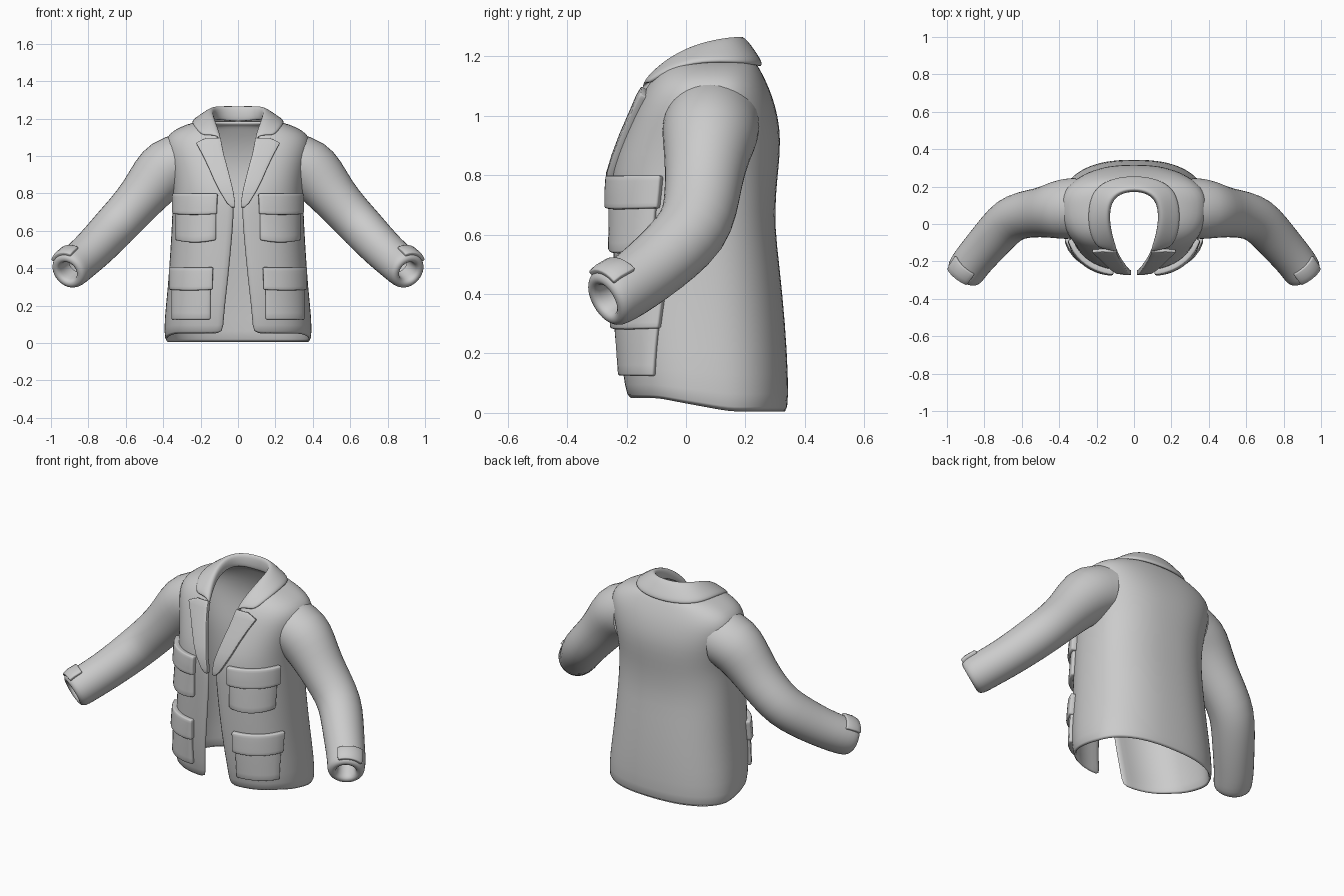
import bpy
import math
from mathutils import Vector

default_cube = bpy.data.objects.get("Cube")
if default_cube:
    bpy.data.objects.remove(default_cube, do_unlink=True)

# Single cloth colour
cloth = bpy.data.materials.new("grey_cloth")
cloth.use_nodes = True
cloth.diffuse_color = (0.6, 0.6, 0.6, 1)
shader = next(n for n in cloth.node_tree.nodes if n.type == 'BSDF_PRINCIPLED')
shader.inputs["Base Color"].default_value = (0.6, 0.6, 0.6, 1)
shader.inputs["Roughness"].default_value = 0.8


def loft(name, rows, closed=False, mirror=False, thickness=0.0, offset=-1.0,
         bevel=0.0, subdivide=0):
    """Skin a grid of points, then thicken, soften and mirror it."""
    count = len(rows[0])
    verts = [tuple(p) for row in rows for p in row]
    faces = []
    for i in range(len(rows) - 1):
        for j in range(count if closed else count - 1):
            k = (j + 1) % count
            faces.append((i * count + j, i * count + k,
                          (i + 1) * count + k, (i + 1) * count + j))
    mesh = bpy.data.meshes.new(name)
    mesh.from_pydata(verts, [], faces)
    mesh.materials.append(cloth)
    for poly in mesh.polygons:
        poly.use_smooth = True
    obj = bpy.data.objects.new(name, mesh)
    bpy.context.collection.objects.link(obj)
    if thickness:
        mod = obj.modifiers.new("Thickness", 'SOLIDIFY')
        mod.thickness = thickness
        mod.offset = offset
    if bevel:
        mod = obj.modifiers.new("Soft edges", 'BEVEL')
        mod.width = bevel
        mod.segments = 2
        mod.limit_method = 'ANGLE'
        mod.angle_limit = math.radians(40)
    if subdivide:
        mod = obj.modifiers.new("Smooth", 'SUBSURF')
        mod.levels = mod.render_levels = subdivide
    if mirror:
        obj.modifiers.new("Mirror", 'MIRROR')
    return obj


def both_sides(half):
    """Extend a left half that ends on the centre line to the right."""
    return half + [Vector((-p.x, p.y, p.z)) for p in reversed(half[:-1])]


# Body sections: height, opening x, front y, half width, side y, back y
SECTIONS = [
    (0, .075, -.20, .395, .09, .345),
    (.12, .075, -.215, .395, .08, .345),
    (.3, .055, -.235, .375, .06, .335),
    (.5, .035, -.245, .362, .05, .315),
    (.62, .025, -.25, .355, .05, .30),
    (.74, .018, -.255, .35, .05, .303),
    (.82, .03, -.25, .35, .06, .312),
    (.92, .055, -.215, .365, .08, .32),
    (1.0, .078, -.18, .385, .09, .31),
    (1.07, .092, -.15, .395, .1, .29),
    (1.12, .10, -.12, .37, .1, .268),
    (1.155, .11, -.085, .31, .1, .25),
    (1.18, .118, -.05, .24, .1, .235),
    (1.19, .125, -.02, .17, .1, .21),
]
POWER = 2.4


def section_at(z):
    for a, b in zip(SECTIONS, SECTIONS[1:]):
        if z <= b[0]:
            t = (z - a[0]) / (b[0] - a[0])
            return [u + (v - u) * t for u, v in zip(a, b)]
    return SECTIONS[-1]


def front_point(x, z, lift=0.0):
    """Point on the front panel, lifted outward by the given distance."""
    _, edge, front, width, side, _ = section_at(z)

    def depth(px):
        s = min(max((px - edge) / (width - edge), 0), 0.995)
        return side + (front - side) * (1 - s ** POWER) ** (1 / POWER)
    step = 0.004
    slope = (depth(x + step) - depth(x - step)) / (2 * step)
    out = Vector((slope, -1, 0)).normalized()
    return Vector((x, depth(x), z)) + out * lift


# Body shell, open at the front
body_rows = []
for z, edge, front, width, side, back in SECTIONS:
    half = []
    steps = 10
    for start_x, end_y, order in ((edge, front, 1), (0, back, -1)):
        arc = []
        for i in range(steps + 1):
            a = math.pi / 2 * i / steps
            x = start_x + (width - start_x) * math.sin(a) ** (2 / POWER)
            y = side + (end_y - side) * max(math.cos(a), 0) ** (2 / POWER)
            hem = 0.045 * min(max((.15 - y) / .25, 0), 1) * max(0, 1 - z / .2)
            arc.append(Vector((x, y, z + hem)))
        half += arc if order > 0 else arc[::-1][1:]
    body_rows.append(both_sides(half))
loft("body", body_rows, thickness=.022, subdivide=1)

# Sleeves: centre and two radii along the arm
ARM = [
    (.31, .085, .965, .165, .165), (.38, .08, .94, .165, .165),
    (.44, .07, .875, .148, .15), (.51, .06, .785, .132, .13),
    (.59, .05, .695, .128, .122), (.665, .025, .615, .125, .12),
    (.735, -.05, .54, .12, .115), (.80, -.125, .475, .113, .11),
    (.865, -.2, .42, .108, .108), (.895, -.245, .395, .106, .108),
    (.91, -.268, .382, .1, .1),
]
centres = [Vector(p[:3]) for p in ARM]


def arm_frame(i):
    if i == 0:
        along = Vector((1, 0, 0))
    else:
        along = (centres[min(i + 1, len(ARM) - 1)] - centres[i - 1]).normalized()
    u = Vector((0, 1, 0))
    u = (u - along * u.dot(along)).normalized()
    return along, u, along.cross(u)


def arm_point(i, angle, grow=0.0, shift=0.0):
    along, u, v = arm_frame(i)
    ru, rv = ARM[i][3] + grow, ARM[i][4] + grow
    return (centres[i] + along * shift + u * ru * math.cos(angle)
            + v * rv * math.sin(angle))


turns = [2 * math.pi * k / 18 for k in range(18)]
last = len(ARM) - 1
sleeve_rows = [[arm_point(i, a) for a in turns] for i in range(last + 1)]
# Rolled cuff lip running back inside the sleeve
for grow, shift in ((-.02, .012), (-.045, .006), (-.05, -.03), (-.05, -.1)):
    sleeve_rows.append([arm_point(last, a, grow, shift) for a in turns])
loft("sleeves", sleeve_rows, closed=True, mirror=True, subdivide=1)

# Cuff tabs
tab_angles = [math.radians(70 + 11 * k) for k in range(8)]
tab_rows = [[arm_point(i, a, .012) for a in tab_angles] for i in (last - 2, last - 1, last)]
loft("cuff_tabs", tab_rows, mirror=True, thickness=.025, bevel=.005)

# Collar: fold line and outer hem, from the notch to the back centre
FOLD = [(.095, -.15, 1.095), (.12, -.08, 1.175), (.14, .02, 1.235),
        (.13, .12, 1.262), (.075, .17, 1.268), (0, .182, 1.268)]
HEM = [(.195, -.125, 1.11), (.235, -.06, 1.155), (.25, .05, 1.185),
       (.225, .185, 1.18), (.12, .245, 1.17), (0, .257, 1.165)]
fold = [Vector(p) for p in FOLD]
hem = [Vector(p) for p in HEM]
collar_rows = [
    [f + Vector((0, 0, -.04 - .01 * i)) for i, f in enumerate(fold)],
    fold,
    [f.lerp(h, .25) + Vector((0, 0, .008)) for f, h in zip(fold, hem)],
    [f.lerp(h, .65) + Vector((0, 0, .006)) for f, h in zip(fold, hem)],
    hem,
]
loft("collar", [both_sides(list(row)) for row in collar_rows],
     thickness=.022, offset=0, subdivide=2)

# Lapels: height and outer edge
LAPEL = [(.725, .035), (.75, .06), (.81, .095), (.87, .125), (.94, .155),
         (1.01, .188), (1.06, .215), (1.072, .22), (1.085, .195), (1.098, .165)]
lapel_rows = []
for z, outer in LAPEL:
    inner = section_at(z)[1] - .004
    lapel_rows.append([front_point(inner + (outer - inner) * k / 5, z, .018)
                       for k in range(6)])
loft("lapels", lapel_rows, mirror=True, thickness=.026, bevel=.006)


# Pockets and flaps that follow the front panels
def front_patch(name, x0, x1, z0, z1, lift, puff=0.0, sag=0.0):
    rows = []
    for i in range(7):
        t = i / 6
        row = []
        for k in range(11):
            s = k / 10
            bow = math.sin(math.pi * s)
            z = z0 + (z1 - z0) * t - sag * bow * (1 - t)
            swell = puff * bow ** .5 * (1 - t) ** .7
            row.append(front_point(x0 + (x1 - x0) * s, z, lift + swell))
        rows.append(row)
    loft(name, rows, mirror=True, thickness=lift + .012, bevel=.007)


front_patch("upper_pockets", .115, .325, .55, .74, .014, .018, .012)
front_patch("upper_pocket_flaps", .108, .33, .69, .80, .026, .01, .004)
front_patch("lower_pockets", .145, .347, .125, .34, .014, .01, 0)
front_patch("lower_pocket_flaps", .132, .35, .285, .405, .024, .01, .004)
